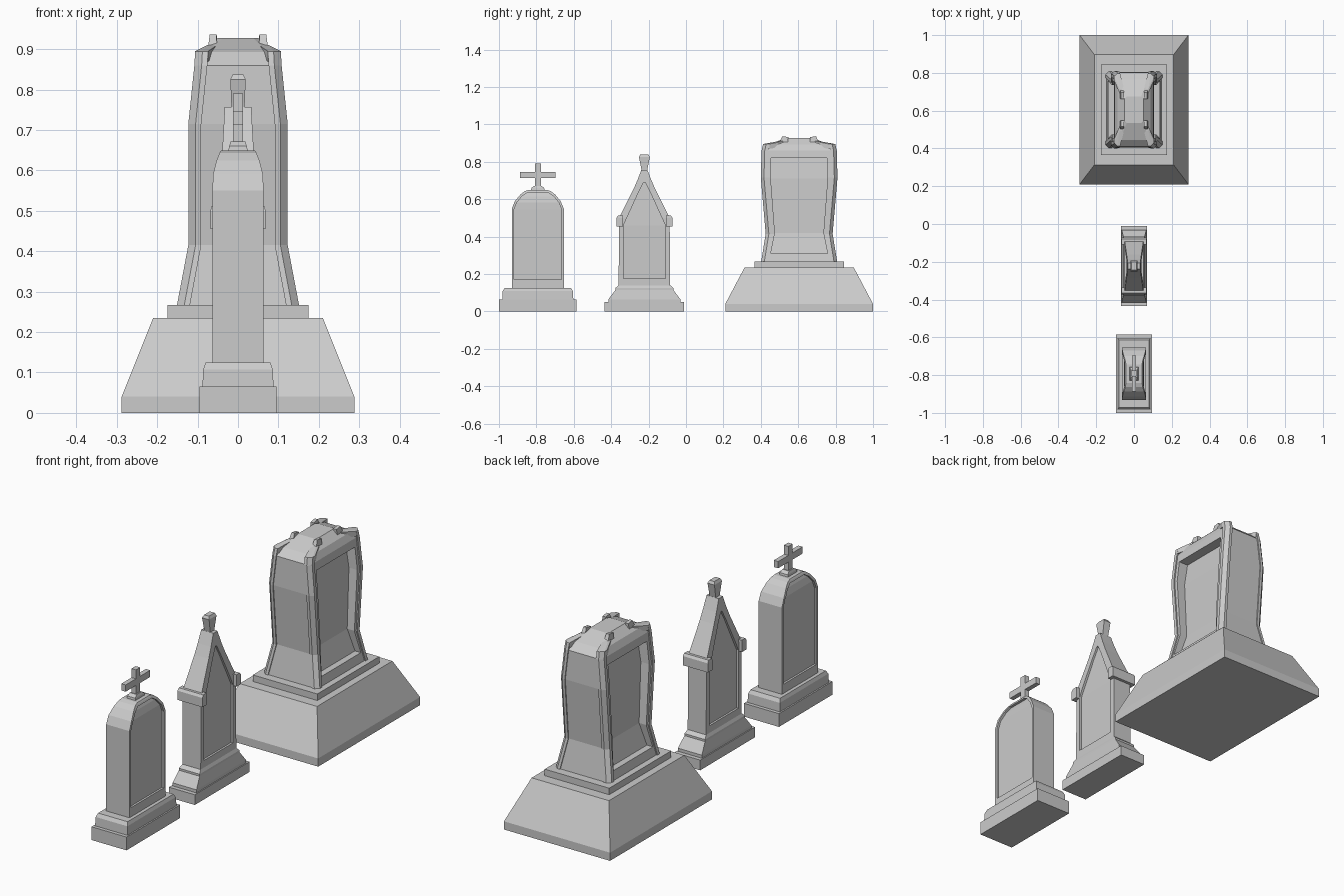
import bpy, bmesh

if "Cube" in bpy.data.objects:
    bpy.data.objects.remove(bpy.data.objects["Cube"])

def finish(bm, name):
    bmesh.ops.recalc_face_normals(bm, faces=bm.faces)
    mesh = bpy.data.meshes.new(name)
    bm.to_mesh(mesh)
    bm.free()
    ob = bpy.data.objects.new(name, mesh)
    bpy.context.collection.objects.link(ob)
    return ob

def loft(name, rings):
    """Skin a stack of equally sized point rings and cap both ends."""
    bm = bmesh.new()
    vs = [[bm.verts.new(p) for p in r] for r in rings]
    n = len(vs[0])
    for a, b in zip(vs, vs[1:]):
        for i in range(n):
            j = (i + 1) % n
            bm.faces.new((a[i], a[j], b[j], b[i]))
    bm.faces.new(vs[0][::-1])
    bm.faces.new(vs[-1])
    return finish(bm, name)

def hull(name, pts):
    bm = bmesh.new()
    for p in pts:
        bm.verts.new(p)
    bmesh.ops.convex_hull(bm, input=bm.verts)
    return finish(bm, name)

def rect(x0, x1, y0, y1, z):
    return [(x0, y0, z), (x1, y0, z), (x1, y1, z), (x0, y1, z)]

def stack(name, cy, sections):
    """Rectangular block lofted through (z, half x, half y)."""
    return loft(name, [rect(-hx, hx, cy - hy, cy + hy, z) for z, hx, hy in sections])

def box(name, hx, y0, y1, z0, z1):
    return loft(name, [rect(-hx, hx, y0, y1, z) for z in (z0, z1)])

def recess(ob, cy, sections):
    """Cut a panel in both x faces through (z, floor x, half width)."""
    for s in (-1, 1):
        cut = loft("cutter", [rect(min(s * f, s * 0.3), max(s * f, s * 0.3), cy - w, cy + w, z)
                              for z, f, w in sections])
        m = ob.modifiers.new("panel", 'BOOLEAN')
        m.object, m.operation, m.solver = cut, 'DIFFERENCE', 'EXACT'
        bpy.context.view_layer.objects.active = ob
        bpy.ops.object.modifier_apply(modifier=m.name)
        bpy.data.objects.remove(cut)

# Round-topped stone with a cross
ca = -0.7925
stack("round_plinth", ca, [(0, .095, .2075), (.065, .095, .2075)])
stack("round_step", ca, [(.065, .088, .19), (.108, .086, .188), (.125, .08, .178)])
body = stack("round_body", ca, [(.125, .063, .139), (.55, .063, .139), (.59, .062, .122),
                                (.625, .053, .093), (.643, .046, .07), (.65, .042, .048)])
recess(body, ca, [(.17, .053, .127), (.545, .053, .127), (.582, .052, .112),
                  (.615, .044, .085), (.635, .036, .055)])
stack("cross_foot", ca, [(.648, .024, .036), (.66, .022, .034), (.672, .018, .02)])
box("cross_post", .012, ca - .016, ca + .016, .665, .79)
box("cross_arms", .0118, ca - .095, ca + .095, .713, .746)

# Gabled stone with a finial
cb = -0.2225
stack("gable_plinth", cb, [(0, .07, .2125), (.05, .07, .2125)])
stack("gable_step", cb, [(.05, .065, .192), (.065, .065, .192), (.115, .056, .155),
                         (.125, .056, .155), (.14, .05, .138)])
body = stack("gable_body", cb, [(.13, .05, .138), (.5, .05, .135), (.65, .039, .06),
                                (.7, .036, .038), (.757, .033, .016)])
recess(body, cb, [(.175, .04, .112), (.46, .04, .112), (.64, .03, .03), (.69, .027, .004)])
for s in (-1, 1):
    ys = sorted((cb + s * .115, cb + s * .15))
    top = sorted((cb + s * .115, cb + s * .142))
    loft("shoulder_block", [rect(-.068, .068, *ys, .455), rect(-.068, .068, *ys, .5),
                            rect(-.066, .066, *top, .512)])
stack("finial", cb, [(.75, .016, .014), (.825, .019, .029), (.838, .013, .022)])

# Large monument on a sloped base
cc = 0.605
stack("monument_base", cc, [(0, .288, .395), (.04, .288, .395), (.235, .21, .292)])
stack("monument_slab", cc, [(.235, .175, .24), (.267, .175, .24)])
waist = [(.267, .145, .198), (.415, .117, .174), (.715, .117, .2), (.86, .102, .196)]

def octagon(z, hx, hy, c):
    q = [(hx, hy - c), (hx - c, hy), (c - hx, hy), (-hx, hy - c)]
    return [(x, cc + y, z) for x, y in q + [(-x, -y) for x, y in q]]

body = loft("monument_body", [octagon(*w, .015) for w in waist]
            + [octagon(.893, .088, .16, .015), octagon(.928, .05, .07, .012)])
recess(body, cc, [(.31, .105, .152), (.42, .078, .13), (.71, .072, .152), (.82, .056, .15)])

# Corner mouldings that climb the edges and fold over the top
for sx in (-1, 1):
    for sy in (-1, 1):
        def put(pts):
            return [(sx * x, cc + sy * y, z) for x, y, z in pts]

        def strip(z, hx, hy):
            return put([(hx + .006, hy - .03, z), (hx + .006, hy - .012, z), (hx - .012, hy + .005, z),
                        (hx - .026, hy + .005, z), (hx - .026, hy - .03, z)])
        loft("corner_moulding", [strip(*w) for w in waist] + [strip(.895, .1, .188)])
        ends = [(.106, .158), (.106, .176), (.088, .193), (.074, .193)]
        hull("top_moulding", put([(x, y, z) for x, y in ends for z in (.87, .895)]
                                 + [(x, y, z) for x in (.052, .076) for y in (.085, .11)
                                    for z in (.88, .91)]))
        hull("top_horn", put([(.05, .06, .89), (.076, .06, .89), (.05, .112, .89), (.076, .112, .89),
                              (.052, .058, .932), (.07, .058, .932), (.054, .09, .937), (.07, .09, .937)]))
